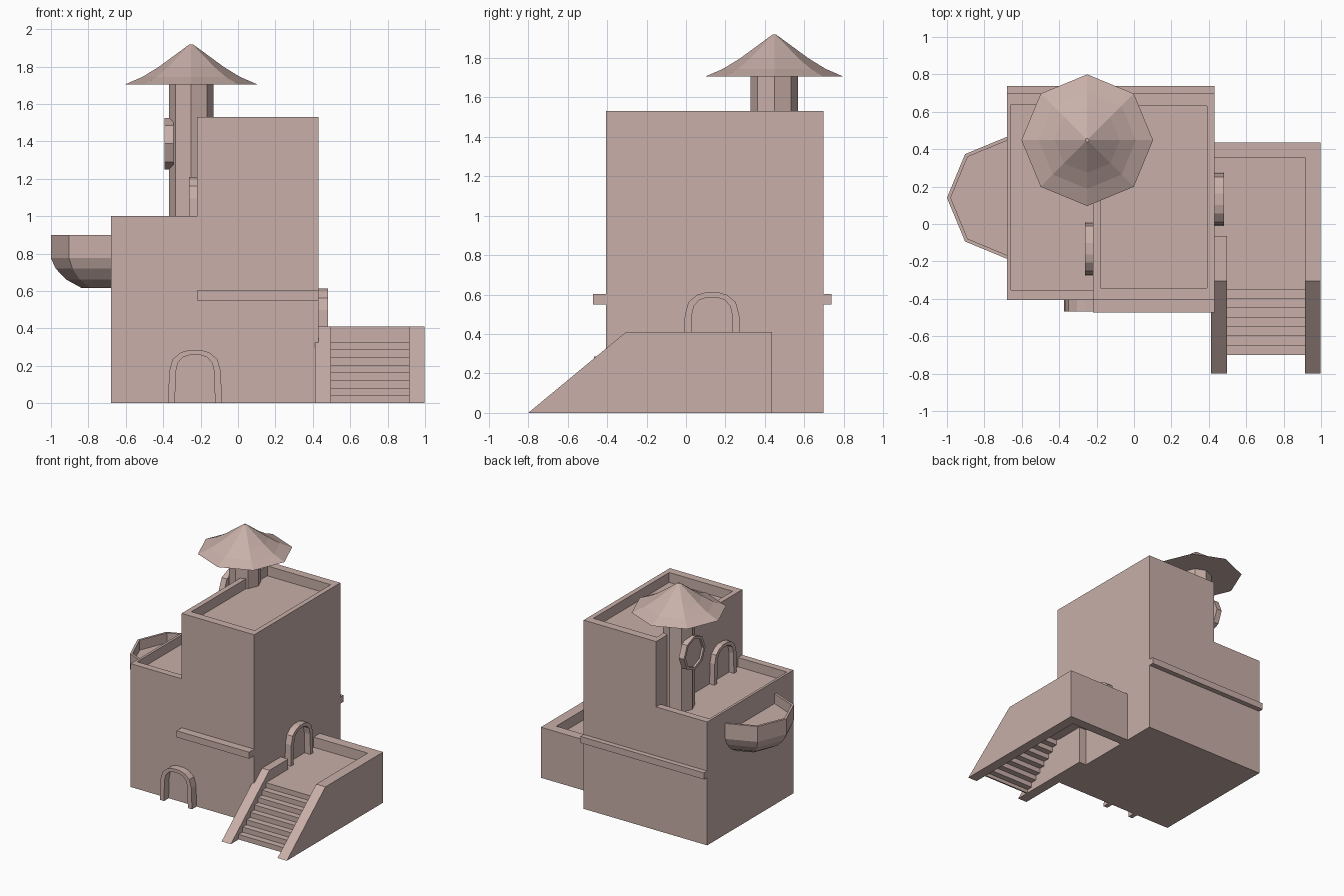
import bpy, bmesh, math
from mathutils import Matrix, Vector

if "Cube" in bpy.data.objects:
    bpy.data.objects.remove(bpy.data.objects["Cube"])

clay = bpy.data.materials.new("pale pink clay")
clay.diffuse_color = (0.58, 0.43, 0.395, 1)
clay.use_nodes = True
clay.node_tree.nodes["Principled BSDF"].inputs["Base Color"].default_value = clay.diffuse_color


def finish(name, bm, matrix=Matrix()):
    bmesh.ops.remove_doubles(bm, verts=bm.verts, dist=1e-5)
    bmesh.ops.recalc_face_normals(bm, faces=bm.faces)
    bm.transform(matrix)
    me = bpy.data.meshes.new(name)
    bm.to_mesh(me)
    bm.free()
    me.materials.append(clay)
    ob = bpy.data.objects.new(name, me)
    bpy.context.collection.objects.link(ob)
    return ob


def box_bm(lo, hi):
    bm = bmesh.new()
    bmesh.ops.create_cube(bm, size=1)
    for v in bm.verts:
        v.co = Vector([(hi if v.co[i] > 0 else lo)[i] for i in range(3)])
    return bm


def box(name, lo, hi):
    return finish(name, box_bm(lo, hi))


def tray(name, lo, hi, in_lo, in_hi, floor):
    """Box whose top is sunk between in_lo and in_hi, leaving a parapet."""
    bm = box_bm(lo, hi)
    top = next(f for f in bm.faces if f.normal.z > 0.9 or f.calc_center_median().z > hi[2] - 1e-4)
    mid = top.calc_center_median()
    old = list(top.verts)
    new = []
    for v in old:
        x = in_hi[0] if v.co.x > mid.x else in_lo[0]
        y = in_hi[1] if v.co.y > mid.y else in_lo[1]
        new.append((bm.verts.new((x, y, hi[2])), bm.verts.new((x, y, floor))))
    bm.faces.remove(top)
    for i in range(4):
        j = (i + 1) % 4
        bm.faces.new((old[i], old[j], new[j][0], new[i][0]))
        bm.faces.new((new[i][0], new[j][0], new[j][1], new[i][1]))
    bm.faces.new([n[1] for n in new])
    return finish(name, bm)


def prism(name, pts, direction, matrix=Matrix()):
    """Extrude a flat outline of 3D points along a direction."""
    bm = bmesh.new()
    face = bm.faces.new([bm.verts.new(p) for p in pts])
    res = bmesh.ops.extrude_face_region(bm, geom=[face], use_keep_orig=True)
    verts = [g for g in res["geom"] if isinstance(g, bmesh.types.BMVert)]
    bmesh.ops.translate(bm, verts=verts, vec=direction)
    return finish(name, bm, matrix)


def lathe(name, prof, matrix, start=0, steps=8):
    """Eight-sided turned shape; fewer steps gives a partial turn."""
    bm = bmesh.new()
    rings = []
    for k in range(steps + 1):
        a = start + k * math.pi / 4
        rings.append([bm.verts.new((r * math.cos(a), r * math.sin(a), z)) for r, z in prof])
    for a, b in zip(rings, rings[1:]):
        for i in range(len(prof) - 1):
            q = [a[i], b[i], b[i + 1], a[i + 1]]
            if prof[i][0] == 0:
                q.pop(1)
            elif prof[i + 1][0] == 0:
                q.pop(2)
            bm.faces.new(q)
    return finish(name, bm, matrix)


# Main house: low wing and tall block, both with parapets
tray("tall_block", (-0.22, -0.407, 0), (0.43, 0.697, 1.53), (-0.178, -0.342), (0.39, 0.63), 1.45)
tray("low_wing", (-0.678, -0.407, 0), (-0.212, 0.697, 1.0), (-0.658, -0.352), (-0.215, 0.64), 0.925)

# Wall ledges
box("front_ledge", (-0.22, -0.472, 0.55), (0.43, -0.40, 0.603))
box("back_ledge", (-0.678, 0.69, 0.55), (0.43, 0.738, 0.603))

# Round tower, its roof and its window
tower = Matrix.Translation((-0.25, 0.448, 0))
lathe("tower", [(0, 0.9), (0.12, 0.9), (0.12, 1.71), (0, 1.71)], tower)
lathe("tower_roof", [(0, 1.705), (0.352, 1.705), (0.26, 1.745), (0.175, 1.797),
                     (0.01, 1.918), (0, 1.918)], tower)
lathe("tower_window", [(0, 0), (0.138, 0), (0.138, 0.047), (0.115, 0.047), (0.115, 0.03), (0, 0.03)],
      Matrix.Translation((-0.345, 0.448, 1.388)) @ Matrix.Rotation(-math.pi / 2, 4, 'Y'))

# Half-bowl balcony on the left wall
lathe("balcony", [(0, 0.615), (0.165, 0.615), (0.25, 0.662), (0.305, 0.72), (0.33, 0.775),
                  (0.33, 0.90), (0.31, 0.90), (0.31, 0.82), (0, 0.82)],
      Matrix.Translation((-0.67, 0.14, 0)), math.pi / 2, 4)

# Door surrounds
outer = [(0.144, 0), (0.138, 0.17), (0.12, 0.235), (0.075, 0.272), (0.03, 0.285)]
inner = [(0.107, 0), (0.103, 0.165), (0.092, 0.215), (0.065, 0.245), (0.028, 0.258)]
half = lambda pts: pts + [(-x, z) for x, z in reversed(pts)]
outline = half(outer) + half(inner)[::-1]
for name, pos, angle, depth in (("front_door_arch", (-0.23, -0.407, 0), 0, 0.06),
                                ("landing_door_arch", (0.43, 0.132, 0.327), 90, 0.052),
                                ("roof_door_arch", (-0.22, -0.132, 0.925), -90, 0.042)):
    prism(name, [(x, 0.005, z) for x, z in outline], (0, -depth - 0.005, 0),
          Matrix.Translation(pos) @ Matrix.Rotation(math.radians(angle), 4, 'Z'))

# Side landing: sloping side rails, back wall and floor
for name, x, y_end in (("inner_stair_rail", 0.413, -0.065), ("outer_stair_rail", 0.915, 0.435)):
    prism(name, [(x, -0.80, 0), (x, y_end, 0), (x, y_end, 0.41), (x, -0.305, 0.41)], (0.083, 0, 0))
box("landing_back_wall", (0.42, 0.355, 0), (0.92, 0.435, 0.41))
box("landing_floor", (0.42, -0.305, 0.31), (0.92, 0.36, 0.327))

# Stairs: a thin folded sheet, open below
n, rise, run = 8, 0.327 / 8, 0.05
front, back = [], []
for i in range(n):
    y = -0.70 + i * run
    front += [(0.49, y, i * rise), (0.49, y, (i + 1) * rise)]
    back += [(0.49, y + 0.012, max(0, i * rise - 0.012)), (0.49, y + 0.012, (i + 1) * rise - 0.012)]
front.append((0.49, -0.30, n * rise))
back.append((0.49, -0.30, n * rise - 0.012))
prism("stairs", front + back[::-1], (0.43, 0, 0))
